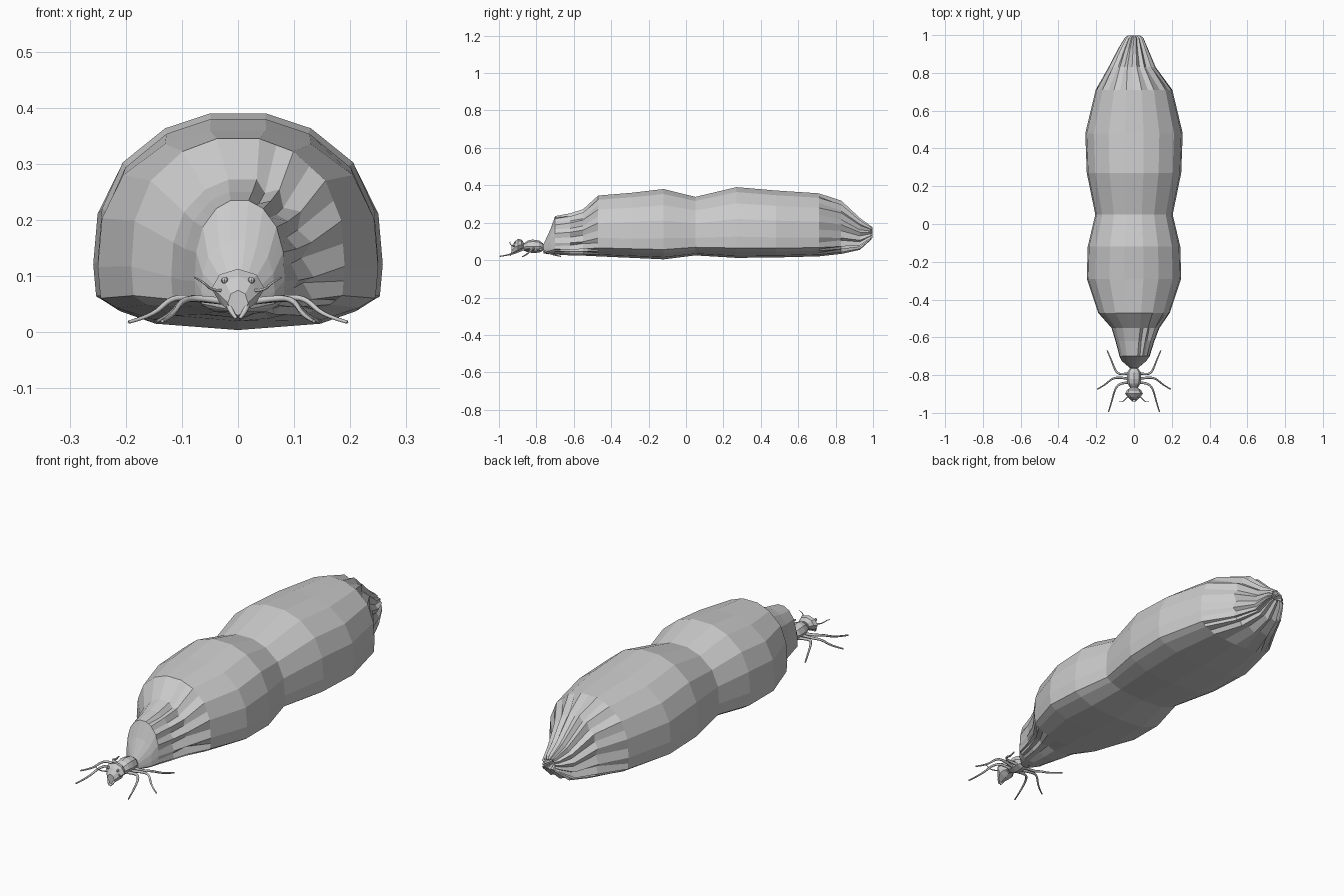
import bpy, bmesh, math, random
from mathutils import Vector

if "Cube" in bpy.data.objects:
    bpy.data.objects.remove(bpy.data.objects["Cube"])

random.seed(4)

# half of the normalised body cross-section, bottom centre to top
HALF = [(.6, .03), (.86, .09), (.98, .14), (1, .3), (.97, .55), (.82, .77), (.52, .93), (.2, 1)]
BODY = [(0, 0)] + HALF + [(-x, z) for x, z in reversed(HALF)]


def double(profile):
    """Insert the midpoint of every edge so alternate points can be pleated."""
    out = []
    for i, a in enumerate(profile):
        b = profile[(i + 1) % len(profile)]
        out += [a, ((a[0] + b[0]) / 2, (a[1] + b[1]) / 2)]
    return out


def circle(n):
    return [(math.sin(2 * math.pi * i / n), .5 - .5 * math.cos(2 * math.pi * i / n)) for i in range(n)]


def loft(name, profile, rings, cap_start=True, cap_end=True, smooth=False):
    """rings: (y, x centre, half width, z bottom, z top, pleat left, pleat right)."""
    bm = bmesh.new()
    loops = []
    for r in rings:
        y, xc, hw, zb, zt = r[:5]
        pl, pr = r[5:] if len(r) > 5 else (0, 0)
        loop = []
        for i, (px, pz) in enumerate(profile):
            k = 1 - (pr if px > 0 else pl) * (i % 2) * random.uniform(.7, 1.3)
            loop.append(bm.verts.new((xc + px * hw * k, y, zb + (zt - zb) * (.5 + (pz - .5) * k))))
        loops.append(loop)
    n = len(profile)
    for a, b in zip(loops, loops[1:]):
        for i in range(n):
            j = (i + 1) % n
            bm.faces.new((a[i], a[j], b[j], b[i]))
    if cap_start:
        bm.faces.new(loops[0])
    if cap_end:
        bm.faces.new(loops[-1])
    bmesh.ops.recalc_face_normals(bm, faces=bm.faces)
    for f in bm.faces:
        f.smooth = smooth
    me = bpy.data.meshes.new(name)
    bm.to_mesh(me)
    bm.free()
    ob = bpy.data.objects.new(name, me)
    bpy.context.collection.objects.link(ob)
    return ob


def limb(name, pts, radius):
    """Tapered curved tube, made on both sides."""
    for side, label in ((1, "left"), (-1, "right")):
        cu = bpy.data.curves.new(name, 'CURVE')
        cu.dimensions = '3D'
        cu.bevel_depth = radius
        cu.bevel_resolution = 1
        cu.resolution_u = 4
        cu.use_fill_caps = True
        sp = cu.splines.new('NURBS')
        sp.points.add(len(pts) - 1)
        for i, p in enumerate(pts):
            sp.points[i].co = (p[0] * side, p[1], p[2], 1)
            sp.points[i].radius = 1 - .55 * i / (len(pts) - 1)
        sp.use_endpoint_u = True
        sp.order_u = 3
        bpy.context.collection.objects.link(bpy.data.objects.new(f"{name}_{label}", cu))


# swollen abdomen with a pinch in the middle
start = (-.47, 0, .19, .02, .345)
end = (.71, 0, .203, .02, .357)
loft("abdomen", BODY, [start, (-.29, 0, .25, .012, .36), (-.12, 0, .245, .004, .38),
                       (.05, 0, .205, .025, .338), (.27, 0, .25, .012, .39),
                       (.48, 0, .258, .014, .372), end], False, False)

# pleated tail gathering to a puckered tip
loft("tail", double(BODY), [end, (.83, -.01, .125, .033, .318, .1, .1),
                            (.93, -.005, .078, .055, .225, .16, .16),
                            (.985, 0, .05, .105, .185, .2, .2),
                            (.998, 0, .032, .12, .175, .25, .25),
                            (.96, 0, .01, .14, .155)], False, True)

# folded front of the abdomen, pleats on one side
loft("abdomen_front", double(BODY), [start, (-.55, .008, .127, .024, .272, 0, .13),
                                     (-.62, .005, .103, .025, .25, 0, .09),
                                     (-.70, .003, .08, .03, .235),
                                     (-.725, 0, .065, .032, .165),
                                     (-.762, 0, .022, .035, .085)], False, True)

# waist, thorax and neck
OCT = circle(8)
loft("waist", OCT, [(-.735, 0, .024, .03, .1), (-.765, 0, .017, .05, .085), (-.785, 0, .024, .045, .095)])
loft("thorax", OCT, [(-.765, 0, .022, .05, .09), (-.785, 0, .036, .04, .105), (-.82, 0, .038, .038, .11),
                     (-.845, 0, .034, .042, .105), (-.865, 0, .022, .05, .09)])
loft("neck", OCT, [(-.855, 0, .02, .055, .09), (-.89, 0, .02, .055, .095)])

# head with narrow downturned mouth
loft("head", OCT, [(-.868, 0, .022, .06, .095), (-.88, 0, .038, .055, .11), (-.898, 0, .047, .043, .113),
                   (-.915, 0, .034, .036, .1), (-.932, 0, .018, .03, .075)])

# eyes and mandibles
for side, label in ((1, "left"), (-1, "right")):
    bpy.ops.mesh.primitive_uv_sphere_add(segments=8, ring_count=6, radius=.006,
                                         location=(side * .024, -.915, .093))
    bpy.context.object.name = f"eye_{label}"
limb("mandible", [(.015, -.918, .055), (.018, -.932, .042), (.003, -.938, .025)], .007)

# antennae and legs
limb("antenna", [(.025, -.91, .075), (.045, -.925, .073), (.062, -.945, .09), (.078, -.94, .098)], .003)
limb("front_leg", [(.025, -.84, .055), (.07, -.84, .062), (.10, -.87, .058), (.115, -.93, .03), (.135, -.995, .02)], .007)
limb("middle_leg", [(.025, -.82, .055), (.08, -.81, .062), (.12, -.82, .062), (.15, -.85, .03), (.195, -.875, .018)], .007)
limb("rear_leg", [(.025, -.79, .055), (.075, -.80, .06), (.10, -.775, .058), (.12, -.72, .03), (.142, -.67, .02)], .007)
